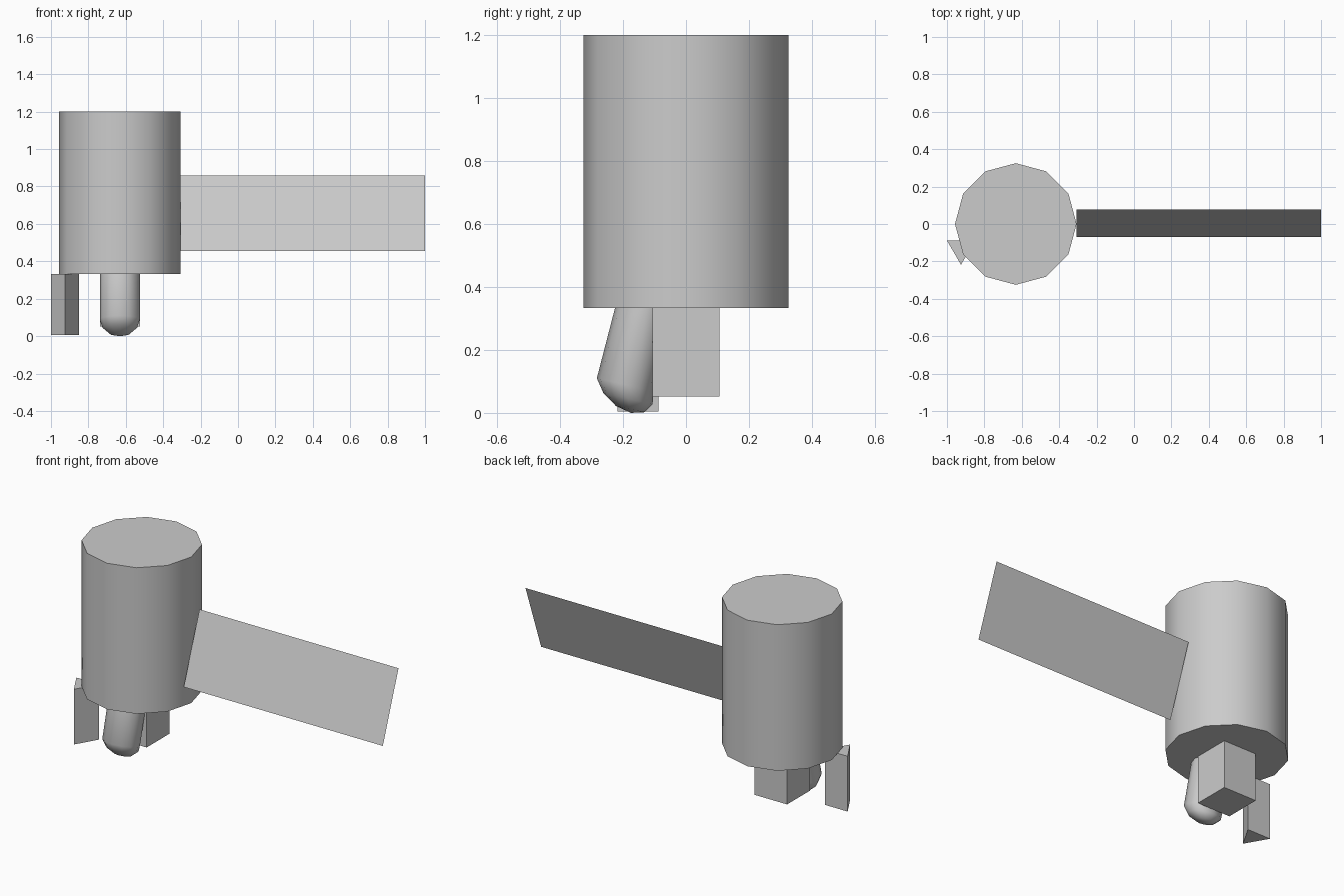
import bpy, bmesh
from math import sin, cos, pi, radians
from mathutils import Vector

if "Cube" in bpy.data.objects:
    bpy.data.objects.remove(bpy.data.objects["Cube"])

BODY_X = -0.632


def make(name, verts, faces):
    mesh = bpy.data.meshes.new(name)
    mesh.from_pydata(verts, [], faces)
    bm = bmesh.new()
    bm.from_mesh(mesh)
    bmesh.ops.recalc_face_normals(bm, faces=bm.faces)
    bm.to_mesh(mesh)
    bm.free()
    obj = bpy.data.objects.new(name, mesh)
    bpy.context.collection.objects.link(obj)
    return obj


def smooth(obj, angle=55):
    bpy.ops.object.select_all(action='DESELECT')
    obj.select_set(True)
    bpy.context.view_layer.objects.active = obj
    bpy.ops.object.shade_smooth_by_angle(angle=radians(angle))


def prism(name, outline, z0, z1):
    n = len(outline)
    verts = [(x, y, z) for z in (z0, z1) for x, y in outline]
    sides = [(i, (i + 1) % n, n + (i + 1) % n, n + i) for i in range(n)]
    return make(name, verts, [tuple(range(n)), tuple(range(n, 2 * n))] + sides)


# Twelve-sided drum body
body = prism("body", [(BODY_X + 0.325 * cos(i * pi / 6), 0.325 * sin(i * pi / 6))
                      for i in range(12)], 0.333, 1.2)
smooth(body)

# Thin tilted panel reaching out to the right
make("side_panel",
     [(-0.307, -0.07, 0.455), (1.0, -0.07, 0.455), (1.0, 0.077, 0.86), (-0.307, 0.077, 0.86)],
     [(0, 1, 2, 3)])

# Square block under the body
h = 0.107
prism("block_foot", [(BODY_X - h, -h), (BODY_X + h, -h), (BODY_X + h, h), (BODY_X - h, h)],
      0.052, 0.333)

# Triangular foot on the left
prism("triangle_foot", [(-1.0, -0.088), (-0.925, -0.218), (-0.85, -0.088)], 0.005, 0.333)

# Leaning round-ended foot: straight shank, then dome rings down to the pole
SEG = 12
centre = Vector((BODY_X, -0.193, 0.09))
across = Vector((0.107, 0, 0))
depth = Vector((0, 0.09, -0.02))
down = Vector((0, 0.018, -0.09))
shank = Vector((0, 0.066, 0.255))
levels = [(centre + shank, 1.0)]
levels += [(centre + down * sin(radians(a)), cos(radians(a))) for a in (0, 30, 60)]
verts = [c + across * (r * cos(2 * pi * i / SEG)) + depth * (r * sin(2 * pi * i / SEG))
         for c, r in levels for i in range(SEG)]
verts.append(centre + down)
faces = [tuple(range(SEG))]
for k in range(3):
    for i in range(SEG):
        j = (i + 1) % SEG
        faces.append((k * SEG + i, k * SEG + j, (k + 1) * SEG + j, (k + 1) * SEG + i))
faces += [(3 * SEG + i, 3 * SEG + (i + 1) % SEG, 4 * SEG) for i in range(SEG)]
smooth(make("round_foot", verts, faces))
